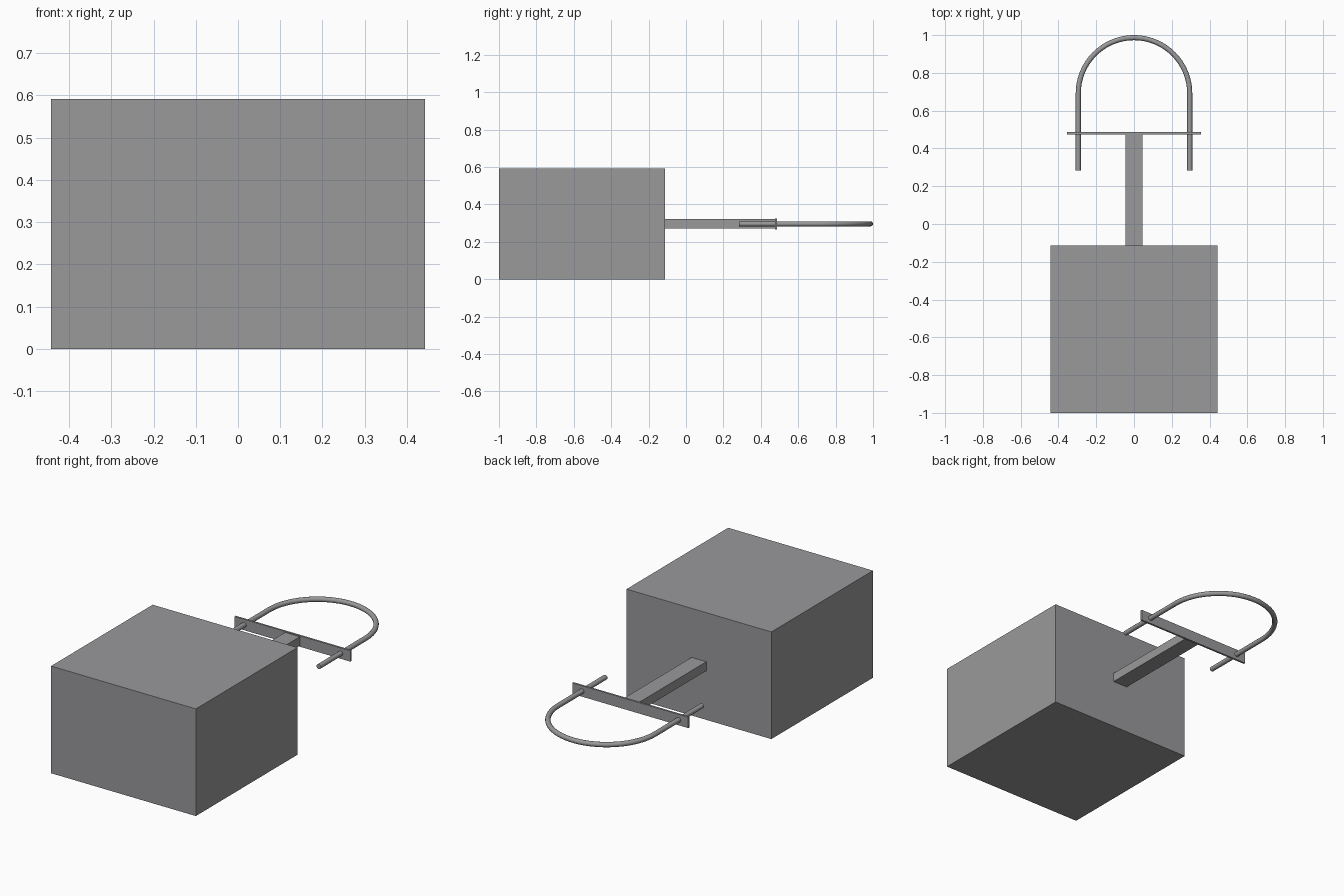
import bpy, math

if "Cube" in bpy.data.objects:
    bpy.data.objects.remove(bpy.data.objects["Cube"])

ZC = 0.296        # height of the centre line
R_ARC = 0.295     # hoop radius
R_TUBE = 0.0135   # tube radius
Y_ARC = 1.0 - R_TUBE - R_ARC


def material(name, rgb):
    m = bpy.data.materials.new(name)
    m.diffuse_color = (*rgb, 1)
    m.use_nodes = True
    m.node_tree.nodes["Principled BSDF"].inputs["Base Color"].default_value = m.diffuse_color
    return m


grey = material("steel_grey", (0.32, 0.32, 0.33))


def box(name, lo, hi):
    bpy.ops.mesh.primitive_cube_add(size=1, location=[(a + b) / 2 for a, b in zip(lo, hi)])
    ob = bpy.context.object
    ob.name = name
    ob.scale = [b - a for a, b in zip(lo, hi)]
    bpy.ops.object.transform_apply(location=False, rotation=False, scale=True)
    ob.data.materials.append(grey)
    return ob


# Main block, arm and cross plate
box("main_block", (-0.4425, -1.0, 0), (0.4425, -0.113, 0.592))
box("arm", (-0.045, -0.113, ZC - 0.025), (0.045, 0.476, ZC + 0.025))
box("cross_plate", (-0.354, 0.475, ZC - 0.03), (0.354, 0.486, ZC + 0.03))

# U-shaped hoop: straight leg, half circle, straight leg
path = [(R_ARC, 0.283)]
path += [(R_ARC * math.cos(a), Y_ARC + R_ARC * math.sin(a))
         for a in (math.pi * i / 48 for i in range(49))]
path += [(-R_ARC, 0.283)]
curve = bpy.data.curves.new("hoop", 'CURVE')
curve.dimensions = '3D'
curve.bevel_depth = R_TUBE
curve.bevel_resolution = 4
curve.use_fill_caps = True
spline = curve.splines.new('POLY')
spline.points.add(len(path) - 1)
for p, (x, y) in zip(spline.points, path):
    p.co = (x, y, ZC, 1)
hoop = bpy.data.objects.new("hoop", curve)
bpy.context.collection.objects.link(hoop)
bpy.ops.object.select_all(action='DESELECT')
hoop.select_set(True)
bpy.context.view_layer.objects.active = hoop
bpy.ops.object.convert(target='MESH')
hoop = bpy.context.object
hoop.data.materials.clear()
hoop.data.materials.append(grey)
bpy.ops.object.shade_smooth_by_angle(angle=math.radians(40))
